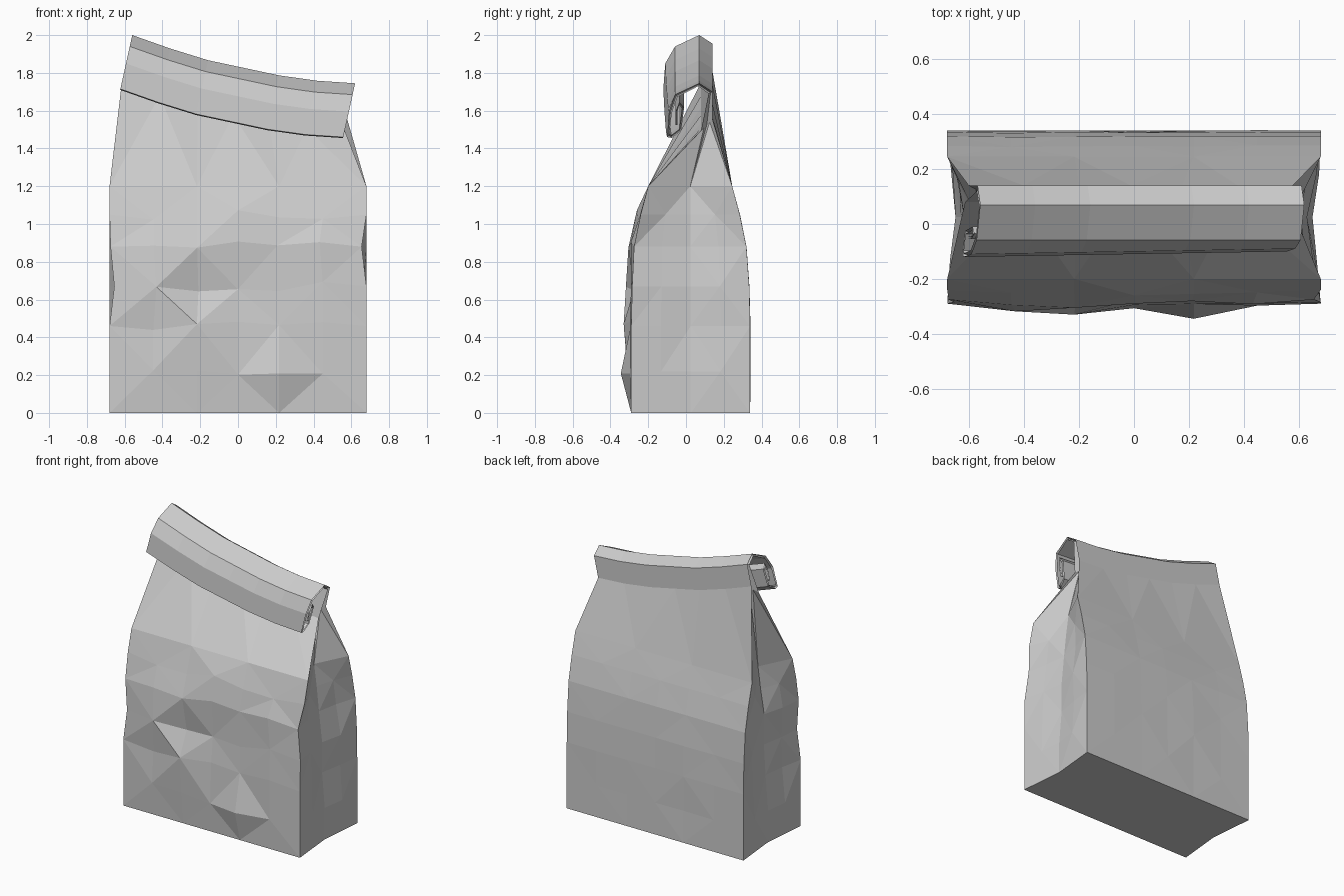
import bpy, bmesh, random
from mathutils import Vector

if "Cube" in bpy.data.objects:
    bpy.data.objects.remove(bpy.data.objects["Cube"])

random.seed(7)
COLS = [-1, -0.66, -0.32, 0, 0.32, 0.66, 1]


def lerp_table(table, x):
    for (x0, v0), (x1, v1) in zip(table, table[1:]):
        if x <= x1:
            break
    return v0 + (v1 - v0) * (x - x0) / (x1 - x0)


def ring(front, back, depth):
    """Closed loop: front panel, right gusset, back panel, left gusset."""
    def side(a, b, inward):
        mid = (a + b) / 2 + Vector((inward, 0, 0))
        return [(a + mid) / 2, mid, (mid + b) / 2]
    return (front + side(front[-1], back[-1], -depth) + back[::-1]
            + side(back[0], front[0], depth))


rings = []

# Body rows: height, front y, back y, gusset depth, left / right front edge, crumple
body = [(0.00, -0.29, 0.34, 0.03, 0.68, 0.68, 0),
        (0.22, -0.29, 0.34, 0.03, 0.68, 0.68, 1),
        (0.46, -0.29, 0.34, 0.05, 0.68, 0.68, 1),
        (0.67, -0.285, 0.335, 0.05, 0.655, 0.68, 1),
        (0.88, -0.275, 0.32, 0.06, 0.675, 0.655, 1),
        (1.05, -0.24, 0.285, 0.09, 0.68, 0.68, 1),
        (1.20, -0.20, 0.245, 0.11, 0.68, 0.68, 0)]
bumps = {(1, 4): -0.055, (1, 2): -0.02, (2, 2): -0.04, (3, 1): -0.033, (3, 3): 0.01,
         (4, 2): -0.03, (4, 1): -0.02, (4, 3): -0.015, (5, 3): -0.02, (3, 2): 0.02}
for r, (z, yf, yb, depth, xl, xr, crumple) in enumerate(body):
    front, back = [], []
    for c, u in enumerate(COLS):
        inner = crumple * (abs(u) < 1)
        dy = bumps.get((r, c), random.uniform(-0.018, 0.006)) * inner
        dz = random.uniform(-0.03, 0.03) * inner
        front.append(Vector((u * (xl if u < 0 else xr), yf + dy, z + dz)))
        back.append(Vector((u * 0.68, yb + random.uniform(-0.005, 0.002) * inner, z)))
    loop = ring(front, back, depth)
    for i in (7, 9, 17, 19):
        loop[i].x += random.uniform(-0.012, 0.012) * crumple
    rings.append(loop)

# Rolled top: both layers follow a curl hung below a slanted top line
top_line = [(-0.56, 2.0), (-0.22, 1.88), (0.32, 1.765), (0.62, 1.745)]
outer = [(0.14, -0.19), (0.14, -0.045), (0.07, 0), (-0.058, -0.06), (-0.09, -0.15),
         (-0.10, -0.285), (-0.075, -0.29), (-0.025, -0.25), (-0.01, -0.13),
         (-0.035, -0.10), (-0.055, -0.15), (-0.055, -0.22)]
inner = [(0.08, -0.25), (0.12, -0.055), (0.064, -0.016), (-0.045, -0.072), (-0.075, -0.155),
         (-0.088, -0.27), (-0.077, -0.275), (-0.037, -0.245), (-0.022, -0.135),
         (-0.036, -0.115), (-0.045, -0.15), (-0.045, -0.22)]


def roll_row(y, dz):
    pts = []
    for u in COLS:
        x = 0.03 + 0.59 * u
        lean = -0.02 * (1 - u) / 2 * (dz < -0.14 and y < -0.06)
        pts.append(Vector((x + 0.22 * dz, y + lean, lerp_table(top_line, x) + dz)))
    return pts


for k, (o, i) in enumerate(zip(outer, inner)):
    rings.append(ring(roll_row(*i), roll_row(*o), 0.06 if k == 0 else 0.02))

# Skin the rings into one folded paper shell
bm = bmesh.new()
loops = [[bm.verts.new(p) for p in loop] for loop in rings]
n = len(loops[0])
for r, (a, b) in enumerate(zip(loops, loops[1:])):
    for i in range(n):
        j = (i + 1) % n
        if r < 7 and (r + i) % 2:
            bm.faces.new((a[i], a[j], b[i]))
            bm.faces.new((a[j], b[j], b[i]))
        elif r < 7:
            bm.faces.new((a[i], a[j], b[j]))
            bm.faces.new((a[i], b[j], b[i]))
        else:
            bm.faces.new((a[i], a[j], b[j], b[i]))
bm.faces.new(loops[0][::-1])
bm.faces.new(loops[-1])
bmesh.ops.recalc_face_normals(bm, faces=bm.faces)

mesh = bpy.data.meshes.new("paper_bag")
bm.to_mesh(mesh)
bm.free()
bpy.context.collection.objects.link(bpy.data.objects.new("paper_bag", mesh))
